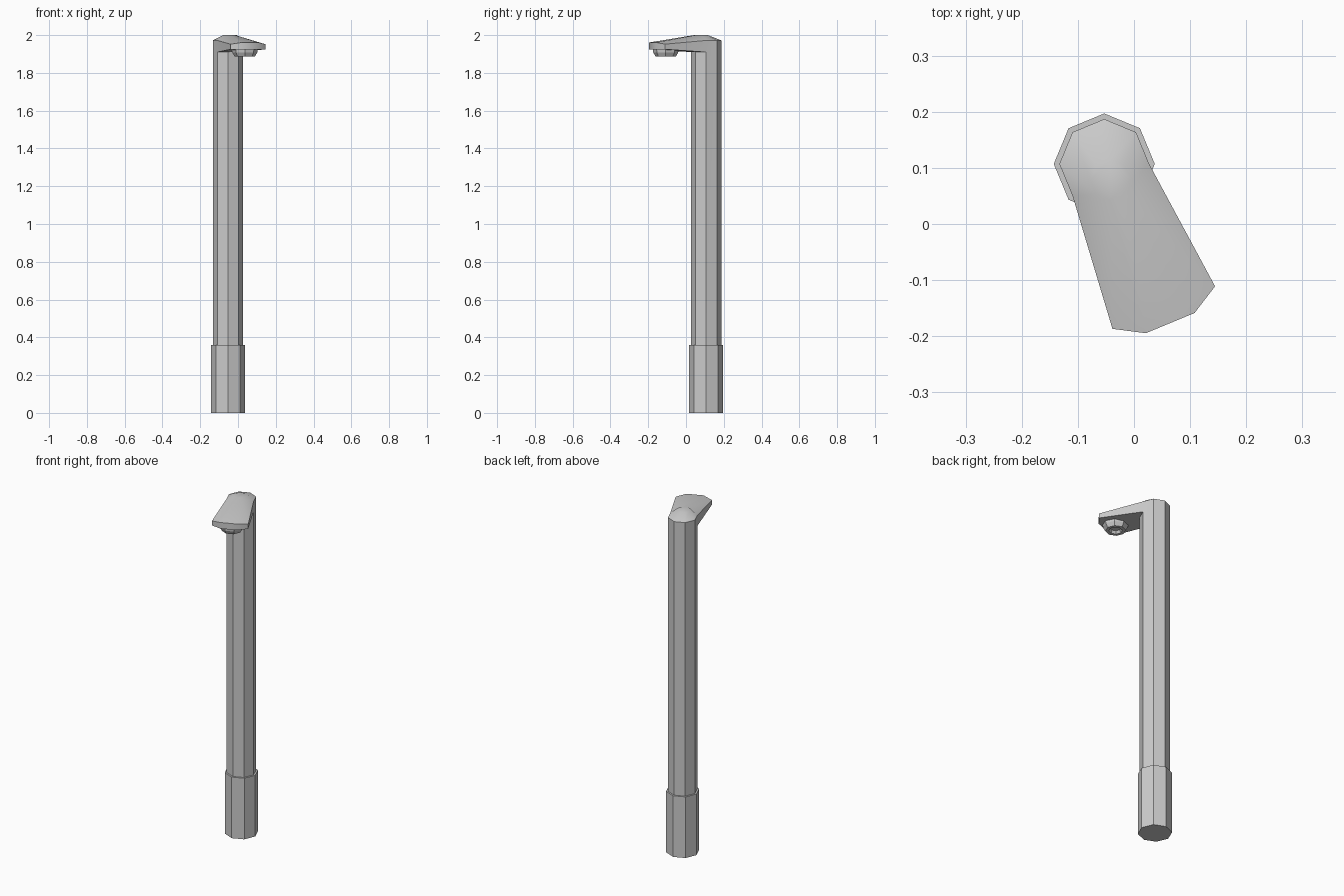
import bpy, bmesh
from math import radians, cos, sin, pi
from mathutils import Matrix

if "Cube" in bpy.data.objects:
    bpy.data.objects.remove(bpy.data.objects["Cube"])

CX, CY = -0.053, 0.107          # post axis
AIM = radians(-67.5)            # direction the lamp head points
PLACE = Matrix.Translation((CX, CY, 0)) @ Matrix.Rotation(AIM, 4, 'Z')


def ring(r, z, u=0.0, n=8):
    """Octagon with flats facing the aim direction; starts at +22.5 degrees."""
    return [(u + r * cos(pi / n * (2 * i + 1)), r * sin(pi / n * (2 * i + 1)), z) for i in range(n)]


def finish(name, bm, smooth=None):
    bmesh.ops.recalc_face_normals(bm, faces=bm.faces)
    bm.transform(PLACE)
    me = bpy.data.meshes.new(name)
    bm.to_mesh(me)
    bm.free()
    ob = bpy.data.objects.new(name, me)
    bpy.context.collection.objects.link(ob)
    if smooth:
        bpy.ops.object.select_all(action='DESELECT')
        ob.select_set(True)
        bpy.context.view_layer.objects.active = ob
        bpy.ops.object.shade_smooth_by_angle(angle=radians(smooth))
    return ob


def lathe(name, profile, u=0.0):
    """Eight-sided turned part from (radius, z) pairs, capped at both ends."""
    bm = bmesh.new()
    rings = [[bm.verts.new(p) for p in ring(r, z, u)] for r, z in profile]
    for a, b in zip(rings, rings[1:]):
        for i in range(8):
            j = (i + 1) % 8
            bm.faces.new((a[i], a[j], b[j], b[i]))
    bm.faces.new(rings[0])
    bm.faces.new(rings[-1])
    return finish(name, bm)


# Base sleeve
lathe("base_sleeve", [(0.09, 0), (0.09, 0.36)])

# Post and overhanging head, one continuous shell
bm = bmesh.new()
new = lambda pts: [bm.verts.new(p) for p in pts]
foot = new(ring(0.08, 0.36))
neck = new(ring(0.08, 1.91))
rim = new(ring(0.08, 1.972)[1:7])                 # back six corners of the post
crown = new(ring(0.036, 2.0, 0.03))
plan = [(0.277, -0.099), (0.307, -0.047), (0.307, 0.047), (0.277, 0.099)]
tip_low = new((u, v, 1.925) for u, v in plan)
tip_top = new((u, v, 1.952 if abs(v) > 0.06 else 1.961) for u, v in plan)

bm.faces.new(foot)
for i in range(8):
    j = (i + 1) % 8
    bm.faces.new((foot[i], foot[j], neck[j], neck[i]))
for i in range(5):                                # back of head and crown slope
    bm.faces.new((neck[i + 1], neck[i + 2], rim[i + 1], rim[i]))
    bm.faces.new((rim[i], rim[i + 1], crown[i + 2], crown[i + 1]))
bm.faces.new(crown)
for i in range(3):                                # nose band
    bm.faces.new((tip_low[i], tip_low[i + 1], tip_top[i + 1], tip_top[i]))
# per side: cheek, shoulder, corner triangle, underside (right then left)
for post_i, front_i, rim_i, outer, inner in ((1, 0, 0, 3, 2), (6, 7, 5, 0, 1)):
    bm.faces.new((neck[post_i], rim[rim_i], tip_top[outer], tip_low[outer]))
    bm.faces.new((rim[rim_i], crown[post_i], crown[front_i], tip_top[outer]))
    bm.faces.new((tip_top[outer], crown[front_i], tip_top[inner]))
    bm.faces.new((neck[post_i], tip_low[outer], tip_low[inner], neck[front_i]))
bm.faces.new((crown[0], crown[7], tip_top[1], tip_top[2]))
bm.faces.new((neck[7], neck[0], tip_low[2], tip_low[1]))
finish("post_and_head", bm, smooth=30)

# Lamp housing with recessed lens under the head
lathe("lamp_housing", [(0.068, 1.926), (0.066, 1.908), (0.054, 1.887),
                       (0.036, 1.887), (0.027, 1.902)], u=0.232)
